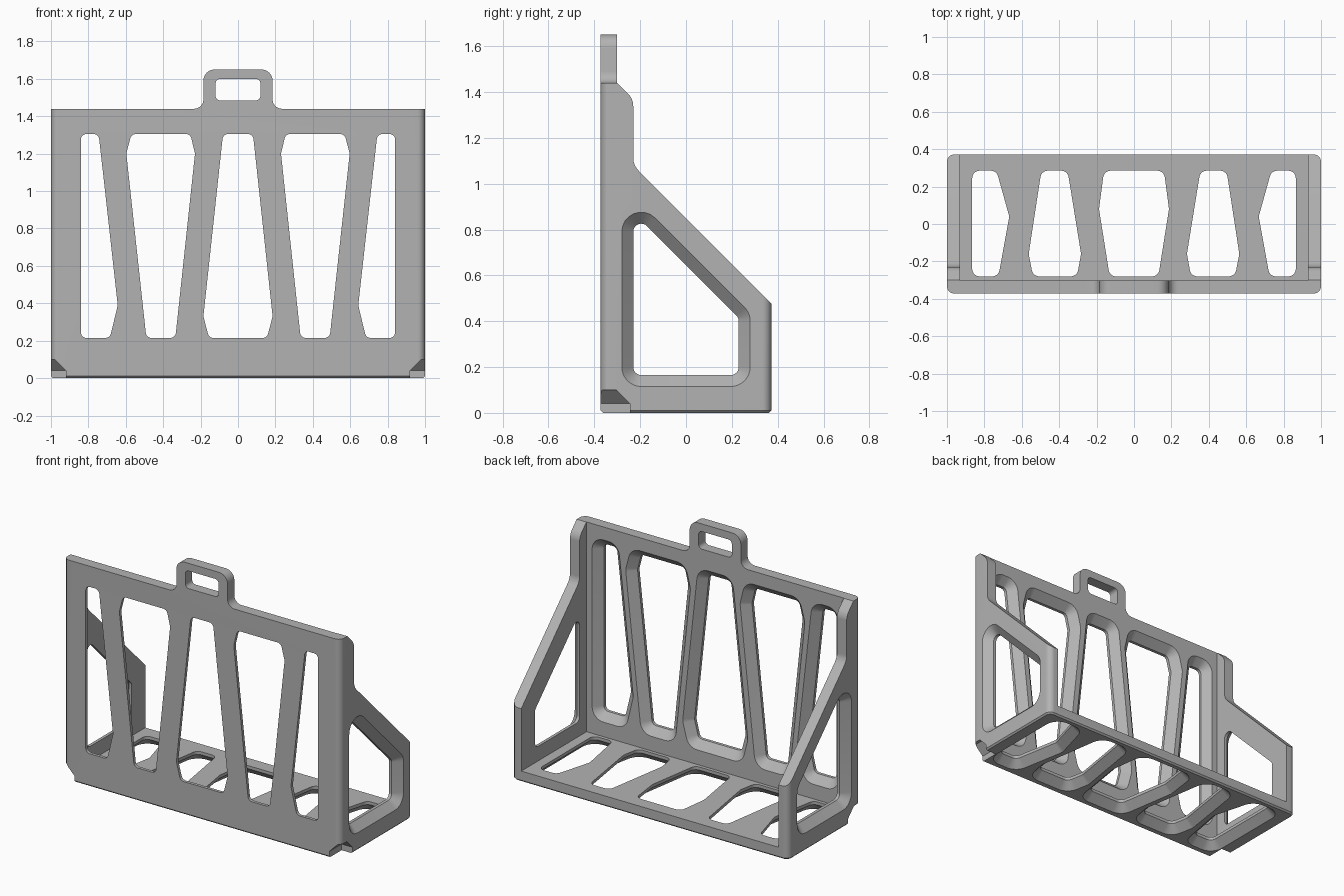
import bpy, bmesh, math
from mathutils import Vector

cube = bpy.data.objects.get("Cube")
if cube:
    bpy.data.objects.remove(cube, do_unlink=True)

W, D, T = 1.0, 0.372, 0.07      # half width, half depth, wall thickness
TOP, CH = 1.44, 0.05            # wall height, opening chamfer

grey = bpy.data.materials.new("light grey plastic")
grey.use_nodes = True
grey.diffuse_color = (0.45, 0.45, 0.45, 1)
grey.node_tree.nodes["Principled BSDF"].inputs["Base Color"].default_value = (0.45, 0.45, 0.45, 1)


def rounded(pts, radii, grow=0.0, n=8):
    """Counter-clockwise outline with rounded corners, grown outward."""
    out = []
    for i, p in enumerate(pts):
        r = radii if isinstance(radii, (int, float)) else radii[i]
        a, p, b = Vector(pts[i - 1]), Vector(p), Vector(pts[(i + 1) % len(pts)])
        e, f = (p - a).normalized(), (b - p).normalized()
        turn = math.atan2(e.x * f.y - e.y * f.x, e.dot(f))
        s = 1 if turn > 0 else -1
        centre = p + (f - e).normalized() * r / math.cos(turn / 2)
        start = math.atan2(-e.x, e.y)
        if r == 0:
            mid = start + turn / 2
            out.append(p + Vector((math.cos(mid), math.sin(mid))) * grow / math.cos(turn / 2))
            continue
        for k in range(n + 1):
            t = start + turn * k / n
            out.append(centre + Vector((math.cos(t), math.sin(t))) * s * (r + s * grow))
    return out


PLACE = {"x": lambda u, v, w: (w, u, v),
         "y": lambda u, v, w: (u, w, v),
         "z": lambda u, v, w: (u, v, w)}


def loft(bm, axis, layers):
    """Closed solid through a stack of (outline, level) layers."""
    rings = [[bm.verts.new(PLACE[axis](p[0], p[1], w)) for p in pts] for pts, w in layers]
    m = len(rings[0])
    faces = [bm.faces.new(rings[0]), bm.faces.new(rings[-1])]
    for lo, hi in zip(rings, rings[1:]):
        for i in range(m):
            j = (i + 1) % m
            faces.append(bm.faces.new((lo[i], lo[j], hi[j], hi[i])))
    bmesh.ops.recalc_face_normals(bm, faces=faces)


def finish(name, bm):
    me = bpy.data.meshes.new(name)
    bm.to_mesh(me)
    bm.free()
    me.materials.append(grey)
    ob = bpy.data.objects.new(name, me)
    bpy.context.collection.objects.link(ob)
    return ob


def solid(name, axis, layers):
    bm = bmesh.new()
    loft(bm, axis, layers)
    return finish(name, bm)


def combine(target, tool, operation):
    mod = target.modifiers.new(operation, "BOOLEAN")
    mod.operation, mod.object, mod.solver = operation, tool, "EXACT"
    bpy.context.view_layer.objects.active = target
    bpy.ops.object.modifier_apply(modifier=mod.name)
    bpy.data.objects.remove(tool, do_unlink=True)


def rect(x0, y0, x1, y1):
    return [(x0, y0), (x1, y0), (x1, y1), (x0, y1)]


def flip(pts):
    return [(-u, v) for u, v in reversed(pts)]


def opening(bm, axis, pts, radius, plain, wide):
    """Hole cutter from the plain wall face to the chamfered wall face."""
    d = 1 if wide > plain else -1
    slim = rounded(pts, radius)
    loft(bm, axis, [(slim, plain - d * 0.02), (slim, wide - d * CH),
                    (rounded(pts, radius, CH + 0.01), wide + d * 0.01)])


# Body: side profile trimmed by the rounded footprint
profile = [(-0.5, -0.1), (0.5, -0.1), (0.5, 0.35), (-0.23, 1.08),
           (-0.23, 1.37), (-0.30, TOP), (-0.5, TOP)]
shape = rounded(profile, [0, 0, 0, 0.08, 0.08, 0, 0])
body = solid("rack_body", "x", [(shape, -1.1), (shape, 1.1)])
base = rect(-W, -D, W, D)
foot = rounded(base, 0.04)
combine(body, solid("footprint", "z", [(rounded(base, 0.04, -0.01), 0), (foot, 0.01), (foot, 2)]),
        "INTERSECT")

# Open interior
room = rect(T - W, T - D, W - T, 1)
combine(body, solid("interior", "z", [(room, T), (room, 2)]), "DIFFERENCE")

# Openings in the front wall, floor and sides
bm = bmesh.new()
front_end = [(-0.84, 0.215), (-0.685, 0.215), (-0.643, 0.39), (-0.745, 1.305), (-0.84, 1.305)]
front_mid = [(-0.49, 0.215), (-0.335, 0.215), (-0.23, 1.2), (-0.255, 1.305),
             (-0.57, 1.305), (-0.597, 1.2)]
front_centre = [(-0.155, 0.215), (0.155, 0.215), (0.185, 0.33), (0.08, 1.305),
                (-0.08, 1.305), (-0.185, 0.33)]
for pts in (front_end, flip(front_end), front_mid, flip(front_mid), front_centre):
    opening(bm, "y", pts, 0.03, -D, T - D)

floor_end = [(-0.865, -0.28), (-0.725, -0.28), (-0.667, 0.04), (-0.735, 0.285), (-0.865, 0.285)]
floor_mid = [(-0.54, -0.28), (-0.305, -0.28), (-0.283, -0.16), (-0.355, 0.285),
             (-0.495, 0.285), (-0.563, -0.16)]
floor_centre = [(-0.13, -0.28), (0.13, -0.28), (0.187, 0.08), (0.16, 0.285),
                (-0.16, 0.285), (-0.187, 0.08)]
for pts in (floor_end, flip(floor_end), floor_mid, flip(floor_mid), floor_centre):
    opening(bm, "z", pts, 0.04, T, 0)

side = [(-0.23, 0.165), (0.23, 0.165), (0.23, 0.415), (-0.23, 0.875)]
for s in (-1, 1):
    opening(bm, "x", side, 0.035, s * (W - T), s * W)
combine(body, finish("openings", bm), "DIFFERENCE")

# Stacking notches under the front corners
bm = bmesh.new()
low = rect(0.92, -0.5, 1.1, -0.245)
high = rect(0.98, -0.5, 1.1, -0.305)
for turn in (list, flip):
    loft(bm, "z", [(turn(low), -0.1), (turn(low), 0.04), (turn(high), 0.1)])
combine(body, finish("notches", bm), "DIFFERENCE")

# Carrying handle
outline = [(-0.25, 1.42), (0.25, 1.42), (0.25, TOP), (0.185, TOP), (0.185, 1.65),
           (-0.185, 1.65), (-0.185, TOP), (-0.25, TOP)]
grip = rounded(outline, [0, 0, 0, 0.05, 0.06, 0.06, 0.05, 0])
handle = solid("handle", "y", [(grip, -D), (grip, T - D)])
slot = rounded(rect(-0.12, 1.485, 0.12, 1.6), 0.025)
combine(handle, solid("slot", "y", [(slot, -0.5), (slot, 0)]), "DIFFERENCE")
combine(body, handle, "UNION")

bpy.ops.object.select_all(action="DESELECT")
body.select_set(True)
bpy.context.view_layer.objects.active = body
bpy.ops.object.shade_smooth_by_angle(angle=math.radians(30))
